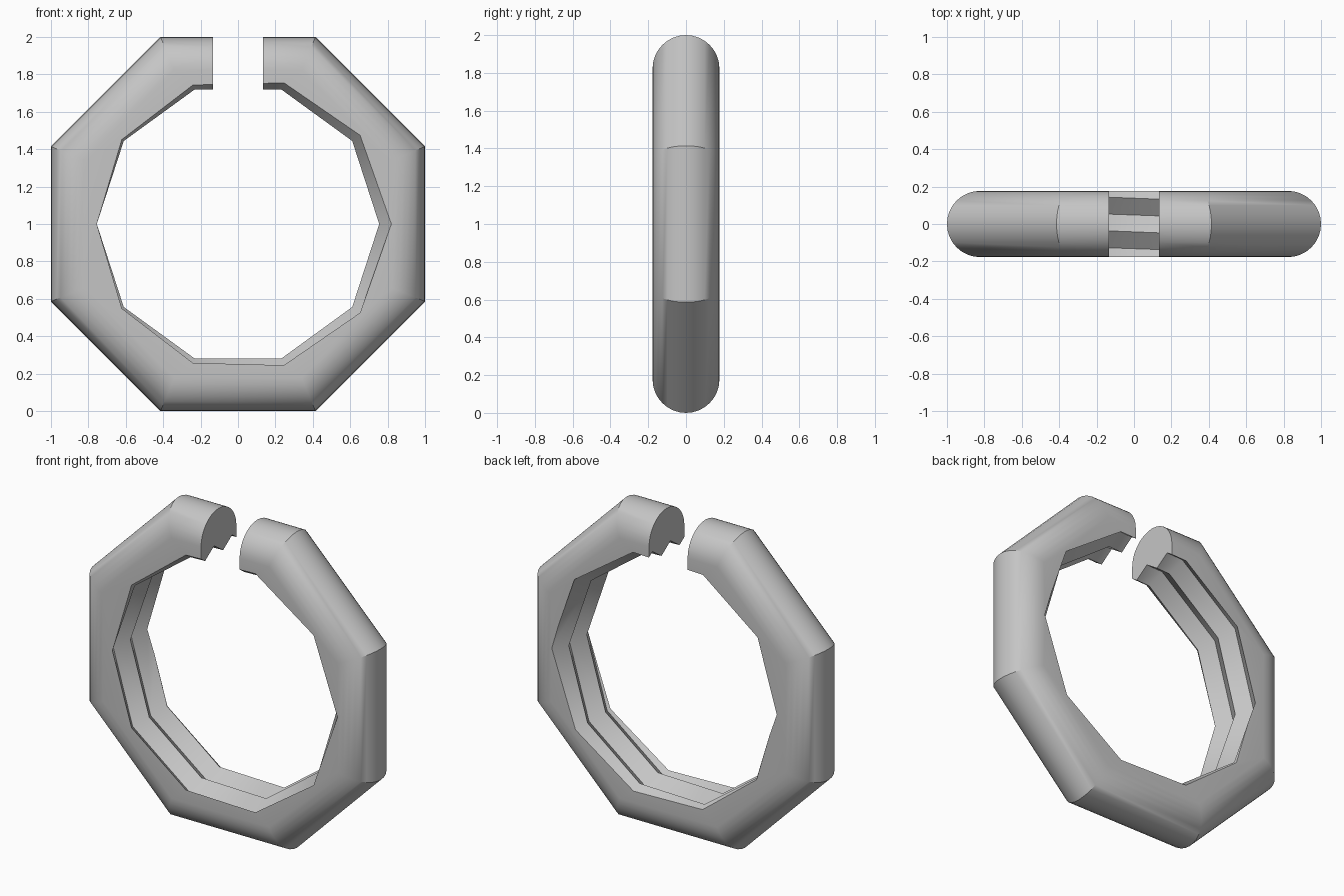
import bpy, bmesh, math
from mathutils import Vector

cube = bpy.data.objects.get("Cube")
if cube:
    bpy.data.objects.remove(cube)

W = 0.177            # half the ring's depth, also the rim's rounding radius
GAP = 0.135          # half the opening at the top
CREST, ROOT = 0.755, 0.82
PITCH = 0.18
SEGS = 16

# One plain grey
grey = bpy.data.materials.new("plain grey")
grey.use_nodes = True
colour = (0.56, 0.56, 0.56, 1)
grey.diffuse_color = colour
grey.node_tree.nodes["Principled BSDF"].inputs["Base Color"].default_value = colour


def grid_faces(bm, rows):
    """Join neighbouring rows of vertices with quads."""
    for a, b in zip(rows, rows[1:]):
        for i in range(len(a) - 1):
            bm.faces.new((a[i], a[i + 1], b[i + 1], b[i]))


def stations(sides, first, radius):
    """Corner angles and (x, z) points of an open polygon, trimmed at the gap."""
    step = 2 * math.pi / sides
    angles = [first + i * step for i in range(sides)]
    pts = [(a, radius * math.cos(a), radius * math.sin(a)) for a in angles]
    z = radius * math.sin(angles[0])
    start = math.atan2(z, -GAP)
    end = math.atan2(z, GAP) + 2 * math.pi
    return [(start, -GAP, z)] + pts + [(end, GAP, z)]


bm = bmesh.new()

# Threaded bore: zigzag profile that creeps along y as it turns
rows = []
for angle, x, z in stations(10, math.radians(108), 1):
    row = []
    shift = -W - PITCH * (angle - math.pi) / (2 * math.pi)
    for k in range(-3, 9):
        r = ROOT if k % 2 else CREST
        y = shift + k * PITCH / 2
        # keep the end sections exactly on the gap planes
        px = x if abs(abs(x) - GAP) < 1e-6 else x * r
        row.append(bm.verts.new((px, y, z * r)))
    rows.append(row)
grid_faces(bm, rows)
for side in (-1, 1):
    bmesh.ops.bisect_plane(bm, geom=bm.verts[:] + bm.edges[:] + bm.faces[:],
                           dist=1e-6, plane_co=(0, side * W, 0),
                           plane_no=(0, side, 0), clear_outer=True)
bore = list(bm.verts)

# Octagonal outside with a half-round rim
rows = []
for s in range(SEGS + 1):
    t = math.pi * s / SEGS
    apothem = 1 - W + W * math.sin(t)
    corners = stations(8, math.radians(112.5), apothem / math.cos(math.pi / 8))
    rows.append([bm.verts.new((x, -W * math.cos(t), z)) for a, x, z in corners])
grid_faces(bm, rows)


def turn(v):
    """Angle round the ring, counted from the top opening."""
    return (math.atan2(v.co.z, v.co.x) - math.pi / 2) % (2 * math.pi)


# Flat front and back
for side, rim in ((-1, rows[0]), (1, rows[-1])):
    edge = sorted((v for v in bore if abs(v.co.y - side * W) < 1e-4), key=turn)
    bm.faces.new(rim + edge[::-1])

# Flat ends at the opening
for side, i in ((-1, 0), (1, -1)):
    teeth = sorted((v for v in bore if abs(v.co.x - side * GAP) < 1e-4 and v.co.z > 0),
                   key=lambda v: v.co.y)
    bm.faces.new([row[i] for row in rows] + teeth[::-1])

for v in bm.verts:
    v.co += Vector((0, 0, 1))
bmesh.ops.recalc_face_normals(bm, faces=bm.faces[:])

mesh = bpy.data.meshes.new("threaded_split_ring")
bm.to_mesh(mesh)
bm.free()
mesh.materials.append(grey)
ring = bpy.data.objects.new("threaded_split_ring", mesh)
bpy.context.collection.objects.link(ring)
bpy.context.view_layer.objects.active = ring
ring.select_set(True)
bpy.ops.object.shade_smooth_by_angle(angle=math.radians(30))
